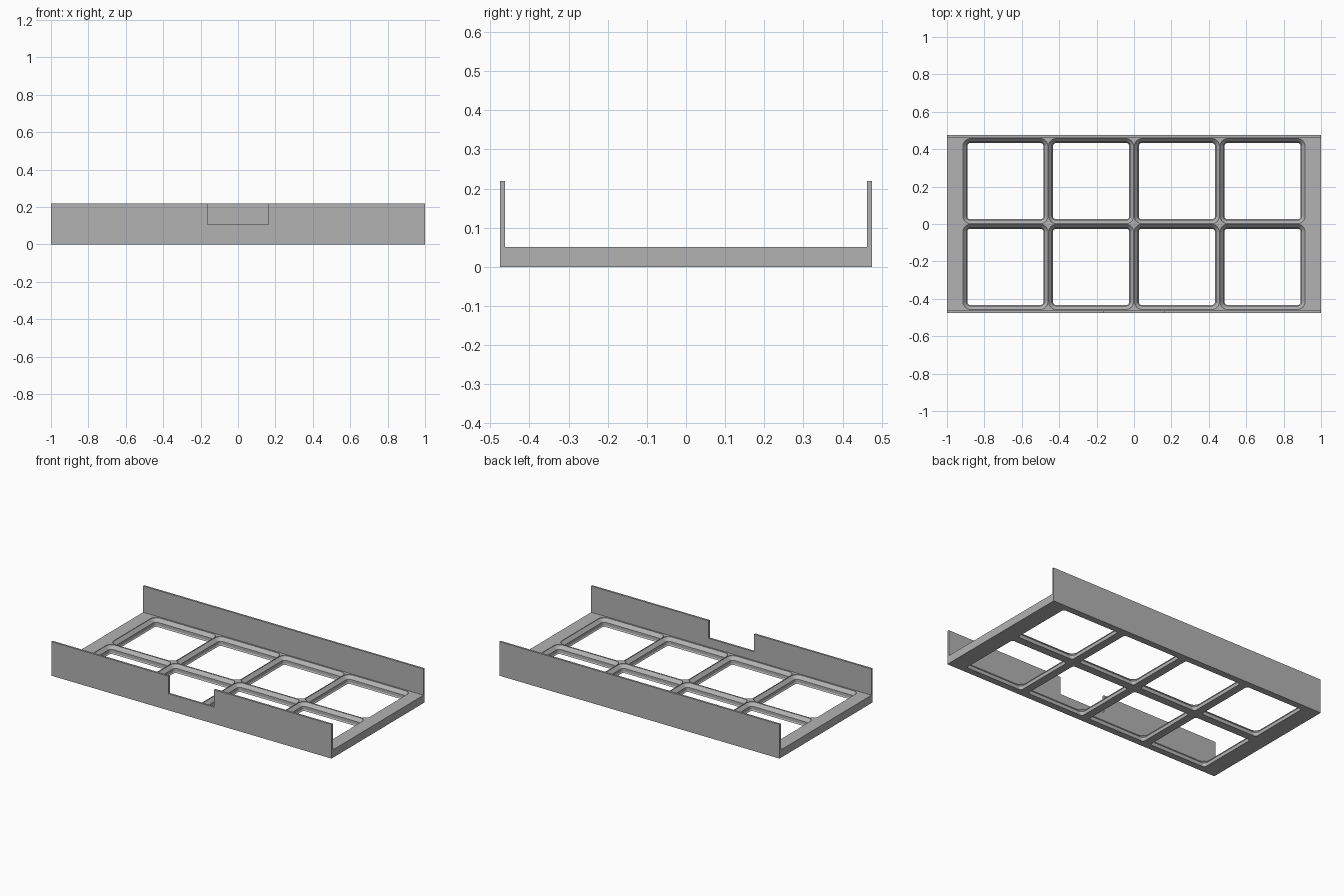
import bpy, bmesh, math

cube = bpy.data.objects.get("Cube")
if cube:
    bpy.data.objects.remove(cube, do_unlink=True)

HALF_Y, WALL_IN, WALL_TOP, FLOOR_TOP = 0.475, 0.462, 0.22, 0.051
NOTCH_X, NOTCH_Z = 0.163, 0.107
PITCH = 0.4583

grey = bpy.data.materials.new("plain grey")
grey.use_nodes = True
colour = (0.45, 0.45, 0.45, 1)
grey.diffuse_color = colour
grey.node_tree.nodes["Principled BSDF"].inputs["Base Color"].default_value = colour


def make_object(name, bm):
    bmesh.ops.recalc_face_normals(bm, faces=bm.faces)
    mesh = bpy.data.meshes.new(name)
    bm.to_mesh(mesh)
    bm.free()
    mesh.materials.append(grey)
    obj = bpy.data.objects.new(name, mesh)
    bpy.context.collection.objects.link(obj)
    return obj


def prism(name, outline, place, shift):
    """Extrude a flat outline into a solid."""
    bm = bmesh.new()
    face = bm.faces.new([bm.verts.new(place(a, b)) for a, b in outline])
    out = bmesh.ops.extrude_face_region(bm, geom=[face])["geom"]
    bmesh.ops.translate(bm, vec=shift, verts=[v for v in out if isinstance(v, bmesh.types.BMVert)])
    return make_object(name, bm)


def rounded_square(half, radius, steps=8):
    c = half - radius
    for sx, sy, start in ((1, 1, 0), (-1, 1, 90), (-1, -1, 180), (1, -1, 270)):
        for i in range(steps + 1):
            a = math.radians(start + 90 * i / steps)
            yield sx * c + radius * math.cos(a), sy * c + radius * math.sin(a)


# Base plate, tray body with upright side walls as one cross-section
section = [(-HALF_Y, 0), (HALF_Y, 0), (HALF_Y, WALL_TOP), (WALL_IN, WALL_TOP),
           (WALL_IN, FLOOR_TOP), (-WALL_IN, FLOOR_TOP), (-WALL_IN, WALL_TOP), (-HALF_Y, WALL_TOP)]
tray = prism("grid_tray", section, lambda y, z: (-1, y, z), (2, 0, 0))

# Pocket cutters: tapered rounded squares, as (z, half width, corner radius)
profile = [(-0.01, 0.2035, 0.015), (0, 0.2035, 0.015), (0.0076, 0.2085, 0.021),
           (0.0273, 0.2085, 0.021), (FLOOR_TOP - 0.003, 0.2275, 0.041), (0.06, 0.2275, 0.041)]
bm = bmesh.new()
for col in range(4):
    for row in range(2):
        cx, cy = (col - 1.5) * PITCH, (row - 0.5) * PITCH
        rings = [[bm.verts.new((cx + x, cy + y, z)) for x, y in rounded_square(h, r)]
                 for z, h, r in profile]
        for low, high in zip(rings, rings[1:]):
            for i in range(len(low)):
                bm.faces.new((low[i - 1], low[i], high[i], high[i - 1]))
        bm.faces.new(rings[0][::-1])
        bm.faces.new(rings[-1])
pockets = make_object("pocket_cutters", bm)

# Finger notch cutter in the front wall
notch = prism("notch_cutter", [(-NOTCH_X, NOTCH_Z), (NOTCH_X, NOTCH_Z), (NOTCH_X, 0.3), (-NOTCH_X, 0.3)],
              lambda x, z: (x, -0.5, z), (0, 0.06, 0))

for cutter in (pockets, notch):
    cutter.hide_render = True
    cutter.hide_viewport = True
    cutter.display_type = 'WIRE'
    mod = tray.modifiers.new(cutter.name, 'BOOLEAN')
    mod.operation = 'DIFFERENCE'
    mod.solver = 'EXACT'
    mod.object = cutter
